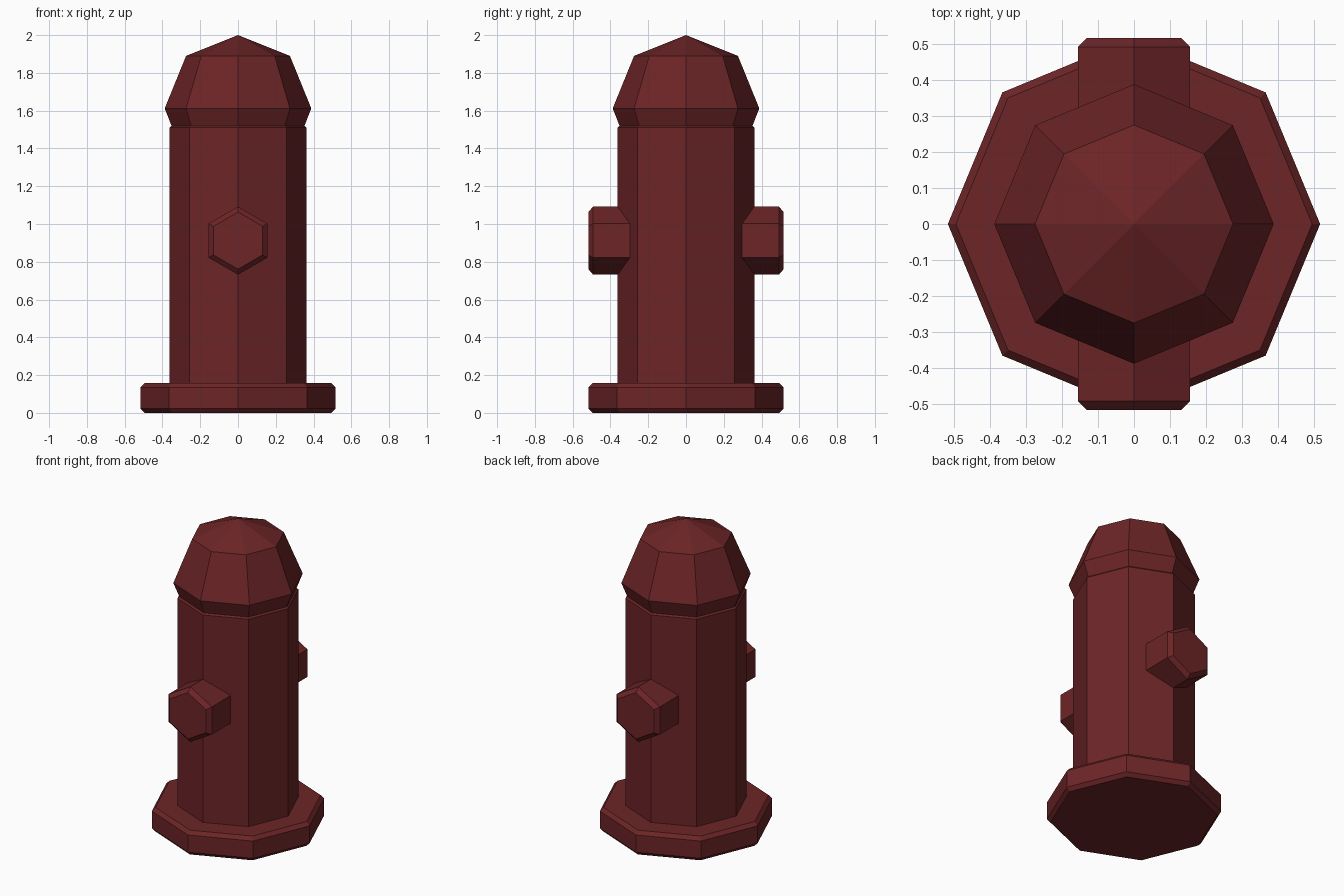
import bpy
import bmesh
from math import cos, sin, tau, pi
from mathutils import Matrix

cube = bpy.data.objects.get("Cube")
if cube:
    bpy.data.objects.remove(cube, do_unlink=True)

red = bpy.data.materials.new("dark red paint")
red.use_nodes = True
red.diffuse_color = (0.15, 0.018, 0.02, 1)
red.node_tree.nodes["Principled BSDF"].inputs["Base Color"].default_value = red.diffuse_color


def lathe(name, profile, sides, matrix=Matrix()):
    """Flat-faced solid from (radius, height) rings; zero radius makes a tip."""
    bm = bmesh.new()
    rings = []
    for radius, height in profile:
        count = sides if radius else 1
        rings.append([bm.verts.new((radius * cos(tau * i / sides),
                                    radius * sin(tau * i / sides), height))
                      for i in range(count)])
    for low, high in zip(rings, rings[1:]):
        for i in range(sides):
            j = (i + 1) % sides
            if len(high) == 1:
                bm.faces.new((low[i], low[j], high[0]))
            else:
                bm.faces.new((low[i], low[j], high[j], high[i]))
    for ring in (rings[0], rings[-1]):
        if len(ring) > 1:
            bm.faces.new(ring)
    bm.transform(matrix)
    bmesh.ops.recalc_face_normals(bm, faces=bm.faces)
    mesh = bpy.data.meshes.new(name)
    bm.to_mesh(mesh)
    bm.free()
    mesh.materials.append(red)
    obj = bpy.data.objects.new(name, mesh)
    bpy.context.collection.objects.link(obj)
    return obj


# Chamfered foot, barrel and domed cap
lathe("base_flange", [(0.495, 0), (0.517, 0.023), (0.517, 0.135), (0.495, 0.158)], 8)
lathe("barrel", [(0.362, 0.15), (0.362, 1.51), (0.35, 1.522)], 8)
lathe("cap", [(0.35, 1.515), (0.388, 1.612), (0.275, 1.89), (0, 2)], 8)

# Six-sided outlets, joined through the barrel from front to back
sideways = Matrix.Translation((0, 0, 0.912)) @ Matrix.Rotation(pi / 2, 4, "X") @ Matrix.Rotation(pi / 2, 4, "Z")
lathe("side_outlets", [(0.151, -0.517), (0.18, -0.492), (0.18, 0.492), (0.151, 0.517)], 6, sideways)
